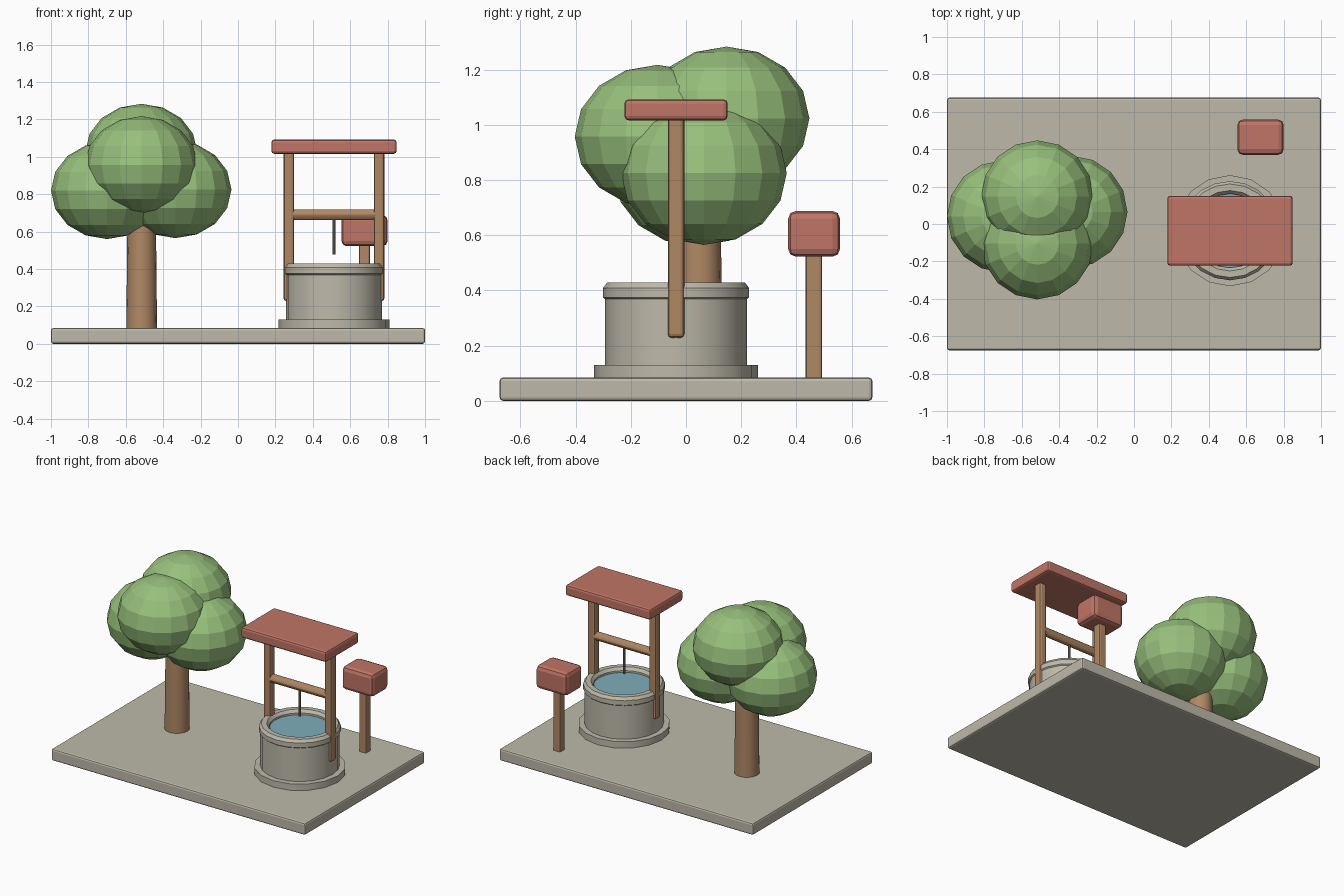
import bpy, bmesh, math
from mathutils import Matrix, Vector

cube = bpy.data.objects.get("Cube")
if cube:
    bpy.data.objects.remove(cube, do_unlink=True)


def material(name, r, g, b):
    """Flat material from 0-255 display values, stored as linear."""
    lin = [((c / 255 + 0.055) / 1.055) ** 2.4 for c in (r, g, b)] + [1.0]
    mat = bpy.data.materials.new(name)
    mat.use_nodes = True
    mat.diffuse_color = lin
    bsdf = mat.node_tree.nodes["Principled BSDF"]
    bsdf.inputs["Base Color"].default_value = lin
    bsdf.inputs["Roughness"].default_value = 0.8
    return mat


stone = material("pale stone", 190, 185, 170)
wood = material("brown wood", 176, 136, 101)
red = material("red tile", 192, 117, 102)
leaf = material("leaf green", 152, 192, 124)
water = material("water blue", 126, 174, 187)
rope_grey = material("rope grey", 132, 130, 120)


def add_object(name, bm, mat, smooth=False):
    bmesh.ops.recalc_face_normals(bm, faces=bm.faces)
    mesh = bpy.data.meshes.new(name)
    bm.to_mesh(mesh)
    bm.free()
    mesh.materials.append(mat)
    obj = bpy.data.objects.new(name, mesh)
    bpy.context.collection.objects.link(obj)
    if smooth:
        bpy.ops.object.select_all(action='DESELECT')
        obj.select_set(True)
        bpy.context.view_layer.objects.active = obj
        bpy.ops.object.shade_smooth_by_angle(angle=math.radians(30))
    return obj


def box(name, low, high, mat, bevel):
    """Bevelled box between two corners."""
    low, high = Vector(low), Vector(high)
    bm = bmesh.new()
    bmesh.ops.create_cube(bm, size=1, matrix=Matrix.Translation((low + high) / 2)
                          @ Matrix.Diagonal((*(high - low), 1)))
    obj = add_object(name, bm, mat)
    mod = obj.modifiers.new("Rounded edges", 'BEVEL')
    mod.width = bevel
    mod.segments = 2
    return obj


def rod(name, start, end, r1, r2, mat, sides=12):
    """Cylinder or cone between two points."""
    start, end = Vector(start), Vector(end)
    axis = end - start
    turn = axis.to_track_quat('Z', 'Y').to_matrix().to_4x4()
    bm = bmesh.new()
    bmesh.ops.create_cone(bm, cap_ends=True, segments=sides, radius1=r1, radius2=r2,
                          depth=axis.length,
                          matrix=Matrix.Translation((start + end) / 2) @ turn)
    return add_object(name, bm, mat, smooth=True)


def lathe(name, profile, x, y, mat, sides):
    """Closed (radius, height) profile turned around a vertical axis."""
    bm = bmesh.new()
    rings = []
    for i in range(sides):
        a = math.tau * i / sides
        rings.append([bm.verts.new((x + r * math.cos(a), y + r * math.sin(a), z))
                      for r, z in profile])
    count = len(profile)
    for i in range(sides):
        a, b = rings[i], rings[(i + 1) % sides]
        for j in range(count):
            k = (j + 1) % count
            bm.faces.new((a[j], b[j], b[k], a[k]))
    return add_object(name, bm, mat, smooth=True)


# Ground slab
box("ground_slab", (-1, -0.675, 0), (1, 0.675, 0.084), stone, 0.012)

# Tree: trunk and four overlapping leaf clumps
rod("tree_trunk", (-0.515, 0.05, 0.005), (-0.515, 0.05, 0.78), 0.083, 0.075, wood, 16)
clumps = {
    "left_leaves": (-0.335, 0.065, 0.825),
    "right_leaves": (-0.70, 0.04, 0.82),
    "front_leaves": (-0.517, -0.103, 0.957),
    "back_leaves": (-0.517, 0.147, 1.023),
}
for name, centre in clumps.items():
    bm = bmesh.new()
    bmesh.ops.create_uvsphere(bm, u_segments=16, v_segments=8, radius=0.3,
                              matrix=Matrix.Translation(centre)
                              @ Matrix.Diagonal((1, 1, 0.867, 1)))
    add_object(name, bm, leaf)

# Well: foot ring, wall, rounded rim and water
WX, WY = 0.513, -0.036
lathe("well_foot", [(0.2, 0.07), (0.297, 0.07), (0.297, 0.13), (0.2, 0.13)],
      WX, WY, stone, 16)
lathe("well_wall", [(0.195, 0.07), (0.257, 0.07), (0.257, 0.38), (0.195, 0.38)],
      WX, WY, stone, 20)
lathe("well_rim", [(0.25, 0.363), (0.265, 0.375), (0.265, 0.408), (0.25, 0.428),
                   (0.215, 0.428), (0.198, 0.408), (0.198, 0.363)],
      WX, WY, stone, 20)
rod("well_water", (WX, WY, 0.34), (WX, WY, 0.395), 0.2, 0.2, water, 20)

# Well frame: posts, roof, crossbar and rope
for name, side in (("left_post", 1), ("right_post", -1)):
    px = WX + side * 0.241
    box(name, (px - 0.028, WY - 0.03, 0.228), (px + 0.028, WY + 0.03, 1.03), wood, 0.014)
box("well_roof", (WX - 0.335, WY - 0.187, 1.016), (WX + 0.335, WY + 0.187, 1.092), red, 0.015)
rod("crossbar", (WX - 0.241, WY, 0.69), (WX + 0.241, WY, 0.69), 0.029, 0.029, wood)
rod("rope", (WX, WY, 0.477), (WX, WY, 0.68), 0.008, 0.008, rope_grey, 8)

# Box on a post behind the well
box("box_post", (0.648, 0.433, 0.07), (0.705, 0.493, 0.55), wood, 0.01)
box("post_box", (0.553, 0.37, 0.522), (0.80, 0.558, 0.688), red, 0.028)
